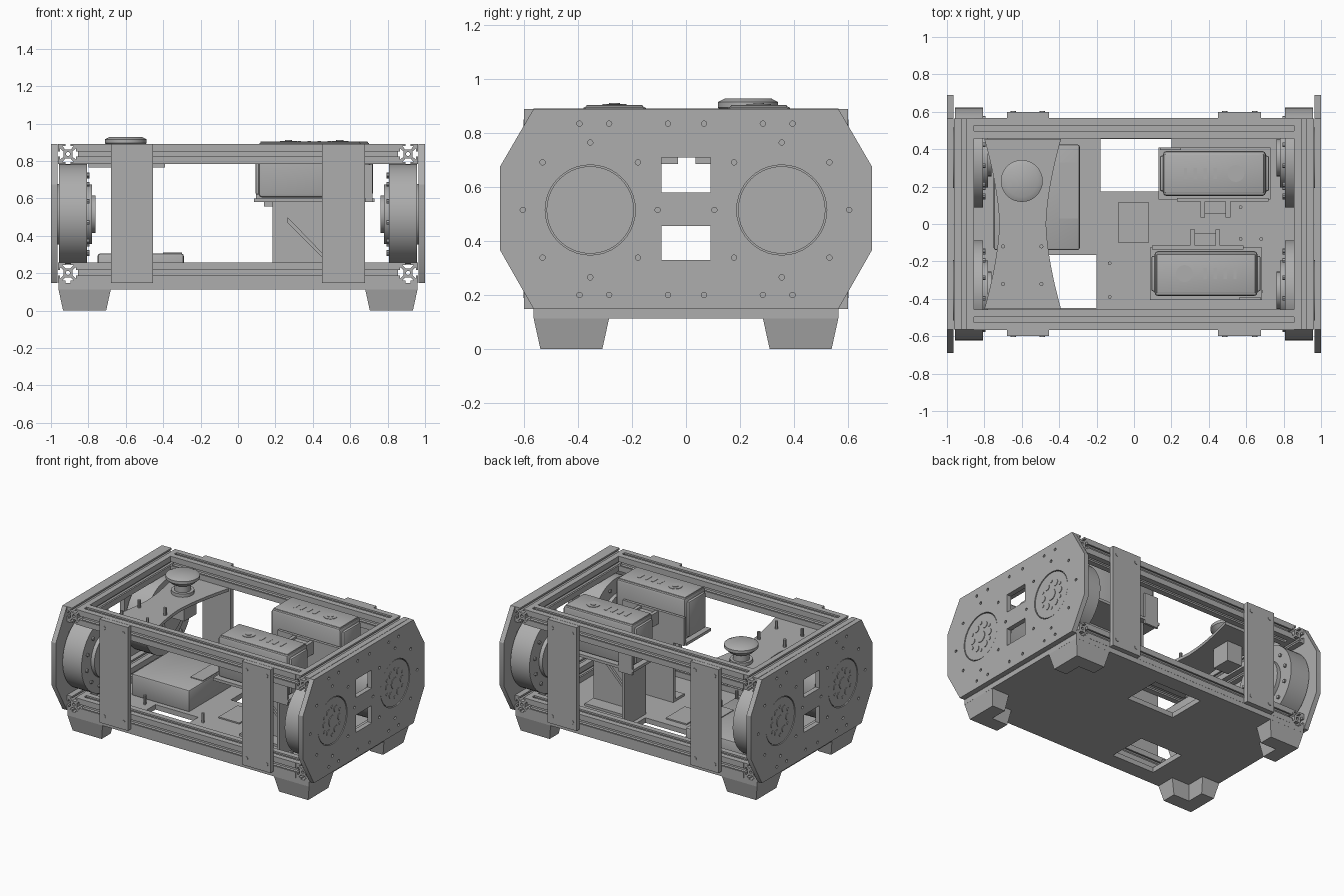
import bpy, bmesh
from math import pi, cos, sin, radians
from mathutils import Matrix, Vector

old = bpy.data.objects.get("Cube")
if old:
    bpy.data.objects.remove(old)

grey = bpy.data.materials.new("plain grey")
grey.use_nodes = True
GREY = (0.42, 0.42, 0.42, 1)
grey.diffuse_color = GREY
grey.node_tree.nodes["Principled BSDF"].inputs["Base Color"].default_value = GREY
parts = []

# Orientations for flat profiles: extruded along x, y or z
ALONG = {
    "x": Matrix(((0, 0, 1), (1, 0, 0), (0, 1, 0))).to_4x4(),
    "y": Matrix(((1, 0, 0), (0, 0, -1), (0, 1, 0))).to_4x4(),
    "z": Matrix.Identity(4),
}


def add(name, mesh):
    obj = bpy.data.objects.new(name, mesh)
    bpy.context.collection.objects.link(obj)
    mesh.materials.clear()
    mesh.materials.append(grey)
    parts.append(obj)
    return obj


def box(name, lo, hi, bevel=0):
    lo, hi = Vector(lo), Vector(hi)
    bm = bmesh.new()
    bmesh.ops.create_cube(bm, size=1)
    bmesh.ops.scale(bm, vec=hi - lo, verts=bm.verts)
    bmesh.ops.translate(bm, vec=(lo + hi) / 2, verts=bm.verts)
    if bevel:
        bmesh.ops.bevel(bm, geom=bm.edges[:], offset=bevel, segments=2, affect="EDGES", profile=0.5)
    mesh = bpy.data.meshes.new(name)
    bm.to_mesh(mesh)
    bm.free()
    return add(name, mesh)


def disc(name, center, r, depth, axis="z", r2=None, sides=32):
    bm = bmesh.new()
    bmesh.ops.create_cone(bm, cap_ends=True, segments=sides, radius1=r,
                          radius2=r if r2 is None else r2, depth=depth)
    bm.transform(Matrix.Translation(center) @ ALONG[axis])
    mesh = bpy.data.meshes.new(name)
    bm.to_mesh(mesh)
    bm.free()
    return add(name, mesh)


def circle(x, y, r, n=12):
    return [(x + r * cos(2 * pi * i / n), y + r * sin(2 * pi * i / n)) for i in range(n)]


def rect(x0, y0, x1, y1):
    return [(x0, y0), (x1, y0), (x1, y1), (x0, y1)]


def plate(name, loops, depth, axis, center):
    """Extruded flat outline; every loop after the first is a hole."""
    curve = bpy.data.curves.new(name, "CURVE")
    curve.dimensions, curve.fill_mode, curve.extrude = "2D", "BOTH", depth / 2
    for loop in loops:
        spline = curve.splines.new("POLY")
        spline.points.add(len(loop) - 1)
        for p, (x, y) in zip(spline.points, loop):
            p.co = (x, y, 0, 1)
        spline.use_cyclic_u = True
    tmp = bpy.data.objects.new(name + " outline", curve)
    bpy.context.collection.objects.link(tmp)
    deps = bpy.context.evaluated_depsgraph_get()
    mesh = bpy.data.meshes.new_from_object(tmp.evaluated_get(deps))
    bpy.data.objects.remove(tmp)
    mesh.transform(Matrix.Translation(center) @ ALONG[axis])
    return add(name, mesh)


# Slotted frame rails
H = 0.054
side = [(H, H), (.014, H), (.014, .042), (.03, .042), (.014, .024),
        (-.014, .024), (-.03, .042), (-.014, .042), (-.014, H)]
profile = [tuple(Matrix.Rotation(k * pi / 2, 2) @ Vector(p)) for k in range(4) for p in side]
rail = [profile, circle(0, 0, .011)]
for s in (-1, 1):
    for z in (.202, .837):
        plate("long_rail", rail, 1.71, "x", (0, s * .512, z))
        plate("end_rail", rail, 1.13, "y", (s * .909, 0, z))

# Floor plate with two openings
plate("floor_plate", [rect(-.96, -.565, .96, .565), rect(-.54, -.45, -.2, -.165),
                      rect(-.18, .175, .2, .455)], .036, "z", (0, 0, .13))

# End plates: octagons with windows, motor bores and bolt holes
octagon = [(-.565, .148), (.565, .148), (.69, .367), (.69, .675),
           (.565, .89), (-.565, .89), (-.69, .675), (-.69, .367)]
end_loops = [octagon, rect(-.09, .33, .09, .455), rect(-.09, .58, .09, .71)]
MY, MZ = .355, .515
for s in (-1, 1):
    end_loops.append(circle(s * MY, MZ, .167, 40))
    for k in range(8):
        a = k * pi / 4
        end_loops.append(circle(s * MY + .25 * cos(a), MZ + .25 * sin(a), .01))
    for y in (.067, .285, .395):
        end_loops += [circle(s * y, z, .01) for z in (.2, .835)]
for s in (-1, 1):
    plate("end_plate", end_loops, .035, "x", (s * .9815, 0, 0))

# Wheel motors, with hub and bolts
for sx in (-1, 1):
    for sy in (-1, 1):
        y = sy * MY
        disc("motor_body", (sx * .882, y, MZ), .268, .15, "x", sides=48)
        disc("motor_inner_cap", (sx * .795, y, MZ), .16, .03, "x", sides=40)
        disc("motor_connector", (sx * .772, y, MZ), .1, .02, "x")
        disc("hub", (sx * .976, y, MZ), .162, .04, "x", sides=40)
        disc("hub_centre", (sx * .996, y, MZ), .04, .008, "x")
        disc("hub_axle", (sx * .998, y, MZ), .02, .004, "x")
        for k in range(6):
            a = k * pi / 3
            for r, size, turn in ((.083, .023, 0), (.1, .011, pi / 6)):
                disc("hub_bolt", (sx * .997, y + r * cos(a + turn), MZ + r * sin(a + turn)),
                     size, .006, "x", sides=16)
        for k in range(12):
            a = k * pi / 6 + .2
            disc("motor_bolt", (sx * .803, y + .215 * cos(a), MZ + .215 * sin(a)),
                 .012, .016, "x", sides=8)

# Side straps with bolt heads
for sy in (-1, 1):
    for x0, x1 in ((-.68, -.455), (.45, .68)):
        box("side_strap", (x0, min(sy * .566, sy * .6), .148), (x1, max(sy * .566, sy * .6), .89))
        for x in (x0 + .035, x1 - .035):
            for z in (.202, .837):
                disc("strap_bolt", (x, sy * .6, z), .014, .006, "y", sides=12)

# Tapered corner feet, angle shaped
def foot_outline(sx, sy, t):
    pts = [(.96 - t, .565 - t), (.68 + t, .565 - t), (.68 + t, .425 + t / 2),
           (.82 + t / 2, .425 + t / 2), (.82 + t / 2, .285 + t), (.96 - t, .285 + t)]
    return [(sx * x, sy * y) for x, y in pts]


for sx in (-1, 1):
    for sy in (-1, 1):
        bm = bmesh.new()
        low, top = [[bm.verts.new((x, y, z)) for x, y in foot_outline(sx, sy, t)]
                    for t, z in ((.025, 0), (0, .114))]
        bm.faces.new(low)
        bm.faces.new(top)
        for i in range(6):
            j = (i + 1) % 6
            bm.faces.new((low[i], low[j], top[j], top[i]))
        bmesh.ops.recalc_face_normals(bm, faces=bm.faces)
        mesh = bpy.data.meshes.new("foot")
        bm.to_mesh(mesh)
        bm.free()
        add("foot", mesh)

# Waisted top deck
ys = [-.455 + .91 * i / 16 for i in range(17)]
waist = [.08 * (1 - (abs(y) / .455) ** 1.6) for y in ys]
deck = [(-.39 - w, y) for y, w in zip(ys, waist)] + \
       [(-.8 + w, y) for y, w in reversed(list(zip(ys, waist)))]
plate("top_deck", [deck], .022, "z", (0, 0, .775))
for x in (-.7, -.495):
    for y in (-.32, -.12):
        disc("deck_standoff", (x, y, .81), .011, .06, sides=8)

# Stop button
disc("button_collar", (-.6, .23, .797), .075, .025)
disc("button_stem", (-.6, .23, .84), .055, .08)
disc("button_skirt", (-.6, .23, .88), .08, .03, r2=.112)
disc("button_rim", (-.6, .23, .905), .112, .02)
disc("button_dome", (-.6, .23, .922), .112, .014, r2=.085)
box("button_contacts", (-.66, .16, .62), (-.54, .3, .765))

# Control box, floor pad and standoffs
box("control_box", (-.75, -.14, .148), (-.29, .425, .305), .012)
box("control_lid", (-.4, .03, .303), (-.3, .33, .31))
box("floor_pad", (-.085, -.1, .147), (.08, .115, .157))
for x, y in ((-.13, -.21), (-.13, -.39), (-.6, -.2), (-.6, -.42),
             (.57, .09), (.57, -.08), (.68, -.08), (.68, -.36)):
    disc("floor_standoff", (x, y, .18), .01, .07, sides=8)

# Two battery stations, the second turned half way round
for name, turn, cx, cy in (("rear", 0, .43, .27), ("front", pi, .385, -.265)):
    first = len(parts)
    box("battery_case", (-.275, -.12, .605), (.275, .12, .9), .018)
    box("battery_end_cap", (-.292, -.095, .62), (.292, .095, .875), .01)
    box("battery_lid", (-.265, -.105, .89), (.265, .105, .905), .006)
    for i in range(4):
        x = -.155 + i * .053
        box("vent", (x - .009, -.03, .9), (x + .009, .03, .907))
    disc("battery_knob_ring", (.115, 0, .905), .045, .006)
    disc("battery_knob", (.115, 0, .908), .02, .006)
    box("cradle_floor", (-.3, -.14, .58), (.3, .14, .6))
    box("cradle_wall", (-.2, -.15, .58), (.29, -.13, .78))
    box("cradle_tab", (-.29, .125, .557), (-.18, .14, .782))
    box("stand_panel", (-.2, -.145, .148), (.2, -.12, .58))
    box("stand_flange", (-.2, -.12, .148), (.2, -.02, .165))
    box("stand_end", (-.2, -.12, .148), (-.18, .1, .58))
    rib = plate("stand_rib", [[(-.17, .2), (-.15, .2), (.12, .47), (.12, .5)]],
                .02, "y", (0, -.115, 0))
    box("plug", (-.07, -.215, .7), (.07, -.15, .76))
    for x in (-.075, .06):
        box("plug_ear", (x, -.235, .685), (x + .025, -.15, .775))
    place = Matrix.Translation((cx, cy, 0)) @ Matrix.Rotation(turn, 4, "Z")
    for obj in parts[first:]:
        obj.name = name + "_" + obj.name
        obj.data.transform(place)

# Smooth round surfaces, keep hard edges
bpy.ops.object.select_all(action="DESELECT")
for obj in parts:
    obj.select_set(True)
bpy.context.view_layer.objects.active = parts[0]
bpy.ops.object.shade_smooth_by_angle(angle=radians(30))
